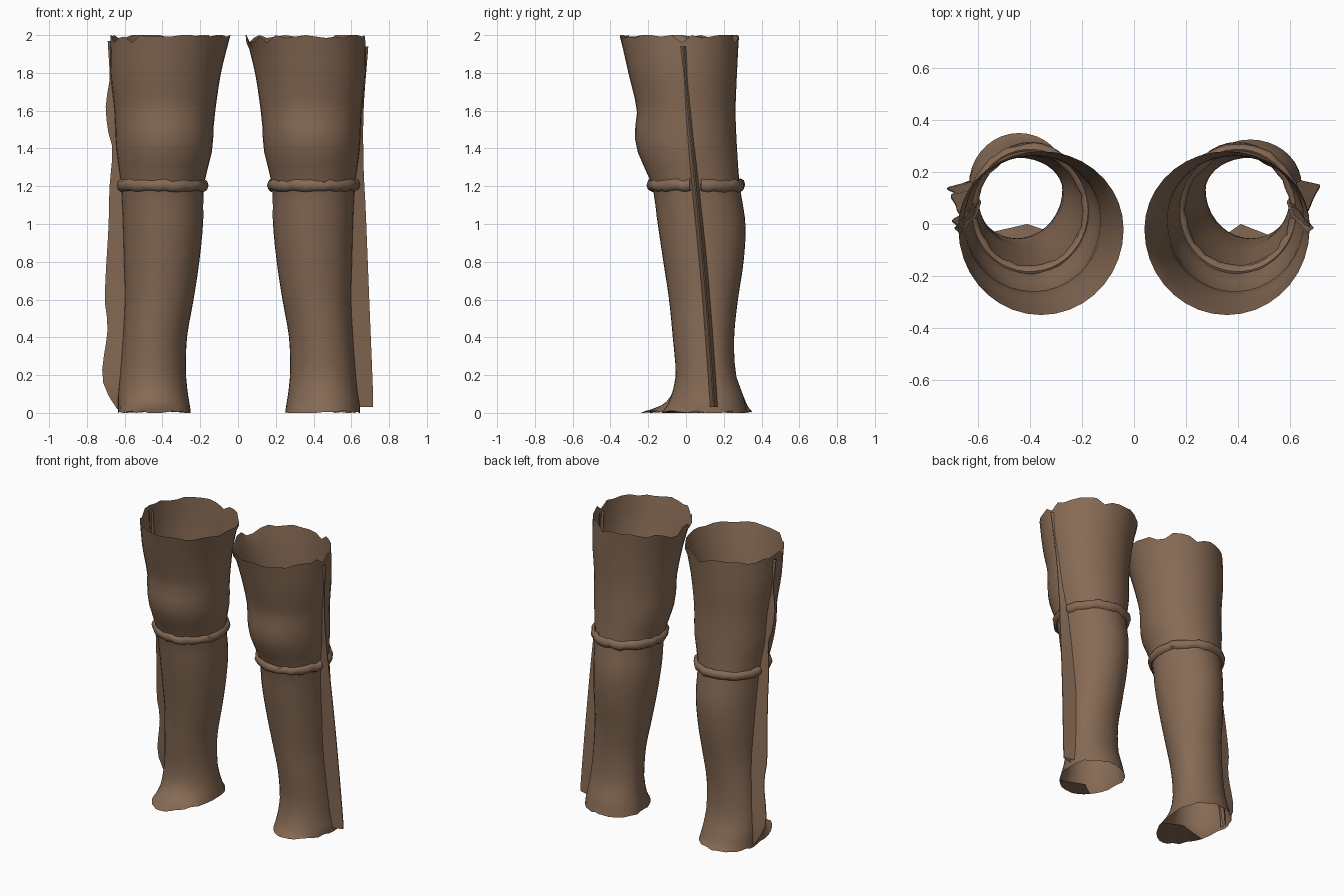
import bpy, bmesh, math, random

if "Cube" in bpy.data.objects:
    bpy.data.objects.remove(bpy.data.objects["Cube"])

brown = bpy.data.materials.new("brown leather")
brown.diffuse_color = (0.24, 0.145, 0.09, 1)
brown.use_nodes = True
brown.node_tree.nodes["Principled BSDF"].inputs["Base Color"].default_value = brown.diffuse_color
SEG = 36

# z, inner x, outer x, front y, back y (mirrored for the other leg)
PROFILE = [
    (2.00, 0.04, 0.675, -0.35, 0.28),
    (1.80, 0.09, 0.675, -0.305, 0.27),
    (1.60, 0.12, 0.655, -0.26, 0.262),
    (1.50, 0.13, 0.650, -0.27, 0.265),
    (1.40, 0.135, 0.645, -0.262, 0.27),
    (1.20, 0.18, 0.620, -0.18, 0.285),
    (1.00, 0.185, 0.610, -0.15, 0.315),
    (0.80, 0.205, 0.605, -0.12, 0.305),
    (0.60, 0.235, 0.600, -0.09, 0.275),
    (0.40, 0.270, 0.610, -0.07, 0.255),
    (0.20, 0.275, 0.625, -0.055, 0.265),
    (0.10, 0.265, 0.635, -0.075, 0.30),
]
# bottom rows differ: one long foot, one tucked foot
FEET = {-1: [(0.04, 0.255, 0.635, -0.13, 0.325), (0.0, 0.25, 0.635, -0.24, 0.35)],
        1: [(0.04, 0.255, 0.645, -0.10, 0.315), (0.0, 0.25, 0.645, -0.13, 0.325)]}
# z, outer edge x of the side seam flap
FLAP = {-1: [(1.97, 0.69), (1.75, 0.68), (1.65, 0.70), (1.5, 0.69), (1.4, 0.665), (1.2, 0.68),
             (1.0, 0.685), (0.6, 0.705), (0.45, 0.69), (0.2, 0.72), (0.1, 0.69), (0.02, 0.64)],
        1: [(1.94, 0.69), (1.6, 0.665), (1.3, 0.665), (1.1, 0.675), (0.6, 0.695), (0.1, 0.715), (0.03, 0.715)]}
SEAM_Y = [(2.0, -0.02), (1.5, 0.02), (1.1, 0.06), (0.8, 0.09), (0.5, 0.115), (0.0, 0.15)]


def sample(rows, z):
    """Smooth interpolation of a table sorted by falling z."""
    z = max(min(z, rows[0][0]), rows[-1][0])
    for i in range(len(rows) - 1):
        a, b = rows[i], rows[i + 1]
        if a[0] >= z >= b[0]:
            p, n = rows[max(i - 1, 0)], rows[min(i + 2, len(rows) - 1)]
            h = b[0] - a[0]
            t = (z - a[0]) / h
            out = []
            for k in range(1, len(a)):
                ma = (b[k] - p[k]) / (b[0] - p[0]) * h
                mb = (n[k] - a[k]) / (n[0] - a[0]) * h
                out.append((2*t**3 - 3*t**2 + 1) * a[k] + (t**3 - 2*t**2 + t) * ma
                           + (3*t**2 - 2*t**3) * b[k] + (t**3 - t**2) * mb)
            return out


def section(side, z, ang, grow=0.0):
    """Point on the leg cross-section; angle 0 faces outward."""
    xi, xo, yf, yb = sample(PROFILE + FEET[side], z)
    cy = sample(SEAM_Y, z)[0]
    s = math.sin(ang)
    ry = (yb - cy if s > 0 else cy - yf) + grow
    x = (xi + xo) / 2 + ((xo - xi) / 2 + grow) * math.cos(ang)
    return side * x, cy + ry * s


def finish(name, bm, angle):
    bmesh.ops.recalc_face_normals(bm, faces=bm.faces)
    me = bpy.data.meshes.new(name)
    bm.to_mesh(me)
    bm.free()
    me.materials.append(brown)
    ob = bpy.data.objects.new(name, me)
    bpy.context.collection.objects.link(ob)
    bpy.ops.object.select_all(action='DESELECT')
    ob.select_set(True)
    bpy.context.view_layer.objects.active = ob
    bpy.ops.object.shade_smooth_by_angle(angle=math.radians(angle))


def bridge(bm, rings, closed):
    for a, b in zip(rings, rings[1:]):
        n = len(a)
        for i in range(n if closed else n - 1):
            j = (i + 1) % n
            bm.faces.new((a[i], a[j], b[j], b[i]))


def legging(side, name):
    rnd = random.Random(5 + side)
    zs = [2.0, 1.93] + [1.87 - 0.07 * i for i in range(25)] + [0.13, 0.09, 0.06, 0.04, 0.02, 0.0]
    bm = bmesh.new()
    rings = []
    for z in zs:
        ring = []
        for i in range(SEG):
            ang = 2 * math.pi * i / SEG
            x, y = section(side, z, ang)
            # ragged top edge and slightly uneven hem
            dz = 0.0
            if z == 2.0:
                dz = -rnd.choice([0, 0, 0.008, 0.015, 0.04])
            elif z == 0.0:
                dz = rnd.choice([0, 0, 0.004, 0.01])
            ring.append(bm.verts.new((x, y, z + dz)))
        rings.append(ring)
    bridge(bm, rings, True)
    # sole flap under the toe
    toe = [v for v in rings[-1] if v.co.y < -0.03]
    tip = bm.verts.new((side * 0.41, 0.0, 0.012))
    for a, b in zip(toe, toe[1:]):
        bm.faces.new((a, b, tip))
    finish(name + "_legging", bm, 50)


def seam_flap(side, name):
    # folded strip standing out from the outer side
    bm = bmesh.new()
    rings = []
    top, low = FLAP[side][0][0], FLAP[side][-1][0]
    for i in range(29):
        z = top + (low - top) * i / 28
        xo = sample(PROFILE + FEET[side], z)[1]
        cy = sample(SEAM_Y, z)[0]
        tip = max(sample(FLAP[side], z)[0], xo + 0.003)
        w = 0.022
        rings.append([bm.verts.new((side * x, y, z)) for x, y in
                      ((xo - 0.012, cy - w), (tip, cy - 0.002), (tip, cy + 0.004), (xo - 0.012, cy + w))])
    bridge(bm, rings, False)
    finish(name + "_side_seam", bm, 35)


def knee_band(side, name):
    # lumpy strap below the knee, open at the side seam
    rnd = random.Random(20 + side)
    bm = bmesh.new()
    rings = []
    n = 40
    for i in range(n + 1):
        ang = 0.12 + (2 * math.pi - 0.24) * i / n
        thick = rnd.uniform(0.017, 0.027)
        zc = 1.205 + rnd.uniform(-0.006, 0.006)
        half = rnd.uniform(0.027, 0.034)
        ring = []
        for k in range(8):
            a = 2 * math.pi * k / 8
            x, y = section(side, 1.2, ang, 0.003 + thick * math.cos(a))
            ring.append(bm.verts.new((x, y, zc + half * math.sin(a))))
        rings.append(ring)
    bridge(bm, rings, True)
    bm.faces.new(rings[0])
    bm.faces.new(rings[-1])
    finish(name + "_knee_band", bm, 45)


for side, name in ((-1, "right"), (1, "left")):
    legging(side, name)
    seam_flap(side, name)
    knee_band(side, name)
